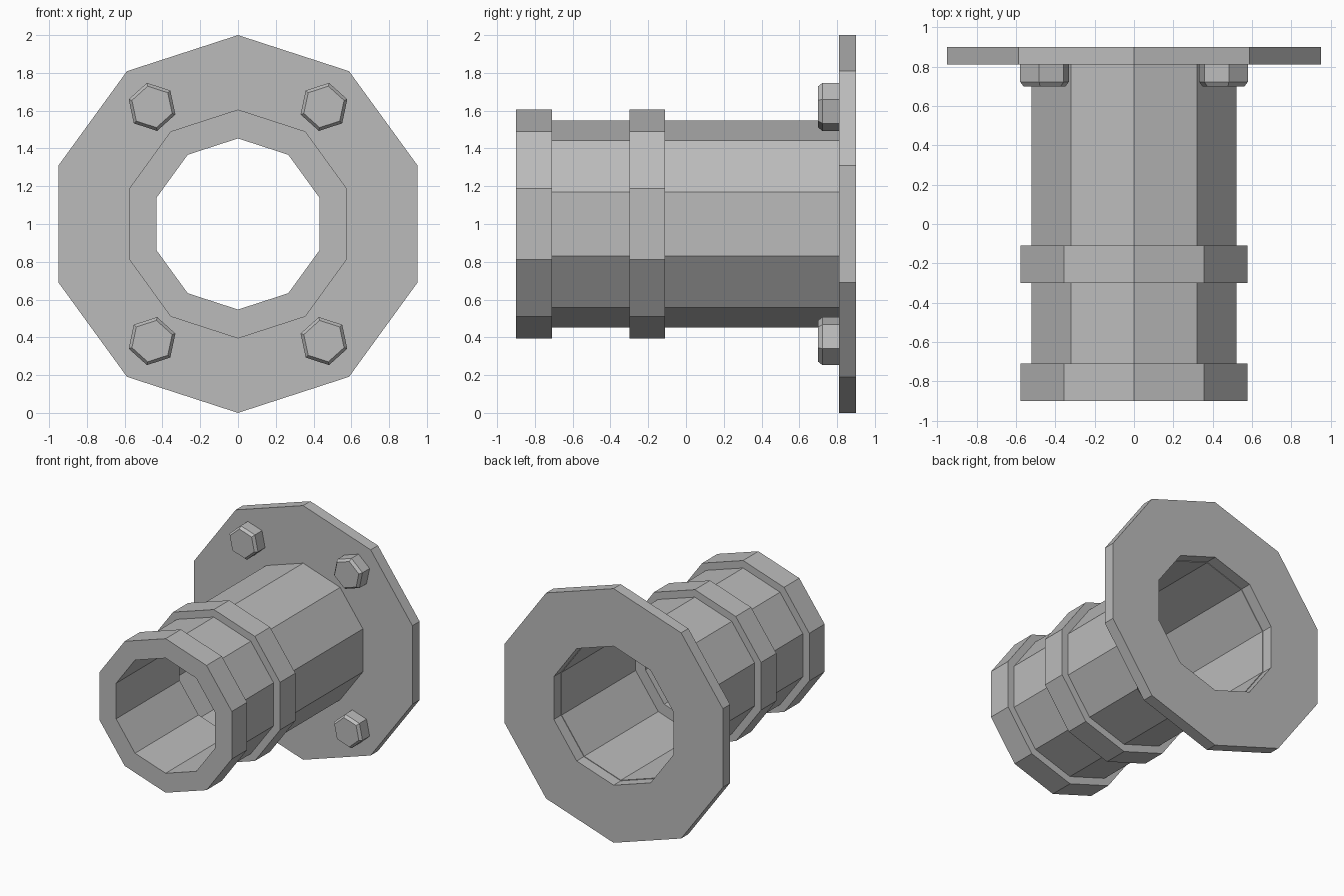
import bpy, bmesh, math
from mathutils import Vector

if "Cube" in bpy.data.objects:
    bpy.data.objects.remove(bpy.data.objects["Cube"], do_unlink=True)

steel = bpy.data.materials.new("plain grey metal")
steel.use_nodes = True
GREY = (0.5, 0.5, 0.5, 1)
steel.diffuse_color = GREY
steel.node_tree.nodes["Principled BSDF"].inputs["Base Color"].default_value = GREY


def lathe(name, profile, sides, centre=(0, 1), start=90, closed=True):
    """Turn (radius, y) points about a line along y; open profiles get end caps."""
    bm = bmesh.new()
    rings = []
    for radius, y in profile:
        ring = []
        for i in range(sides):
            a = math.radians(start) + math.tau * i / sides
            ring.append(bm.verts.new(Vector((centre[0] + radius * math.cos(a), y,
                                             centre[1] + radius * math.sin(a)))))
        rings.append(ring)
    pairs = list(zip(rings, rings[1:]))
    if closed:
        pairs.append((rings[-1], rings[0]))
    else:
        bm.faces.new(rings[0])
        bm.faces.new(rings[-1])
    for a, b in pairs:
        for i in range(sides):
            j = (i + 1) % sides
            bm.faces.new((a[i], a[j], b[j], b[i]))
    bmesh.ops.recalc_face_normals(bm, faces=bm.faces)
    mesh = bpy.data.meshes.new(name)
    bm.to_mesh(mesh)
    bm.free()
    mesh.materials.append(steel)
    obj = bpy.data.objects.new(name, mesh)
    bpy.context.collection.objects.link(obj)
    return obj


def ring(name, inner, outer, front, back):
    return lathe(name, [(inner, front), (outer, front), (outer, back), (inner, back)], 10)


BORE, WIDE, PIPE, COLLAR = 0.453, 0.542, 0.547, 0.606

# Pipe: narrow bore at the front, widening behind the middle collar
lathe("pipe", [(BORE, -0.71), (PIPE, -0.71), (PIPE, 0.81),
               (WIDE, 0.81), (WIDE, -0.11), (BORE, -0.11)], 10)

# Collars and mounting flange
ring("front_collar", BORE, COLLAR, -0.90, -0.71)
ring("middle_collar", WIDE, COLLAR, -0.30, -0.11)
ring("flange", PIPE, 1.0, 0.81, 0.90)

# Chamfered hex bolts, mirrored in both directions
for side, sx in (("left", 1), ("right", -1)):
    for level, sz in (("upper", 1), ("lower", -1)):
        turn = 18 * sx * sz
        lathe(f"{level}_{side}_bolt", [(0.112, 0.70), (0.13, 0.722), (0.13, 0.815)], 6,
              centre=(0.455 * sx, 1 + 0.62 * sz), start=turn, closed=False)
